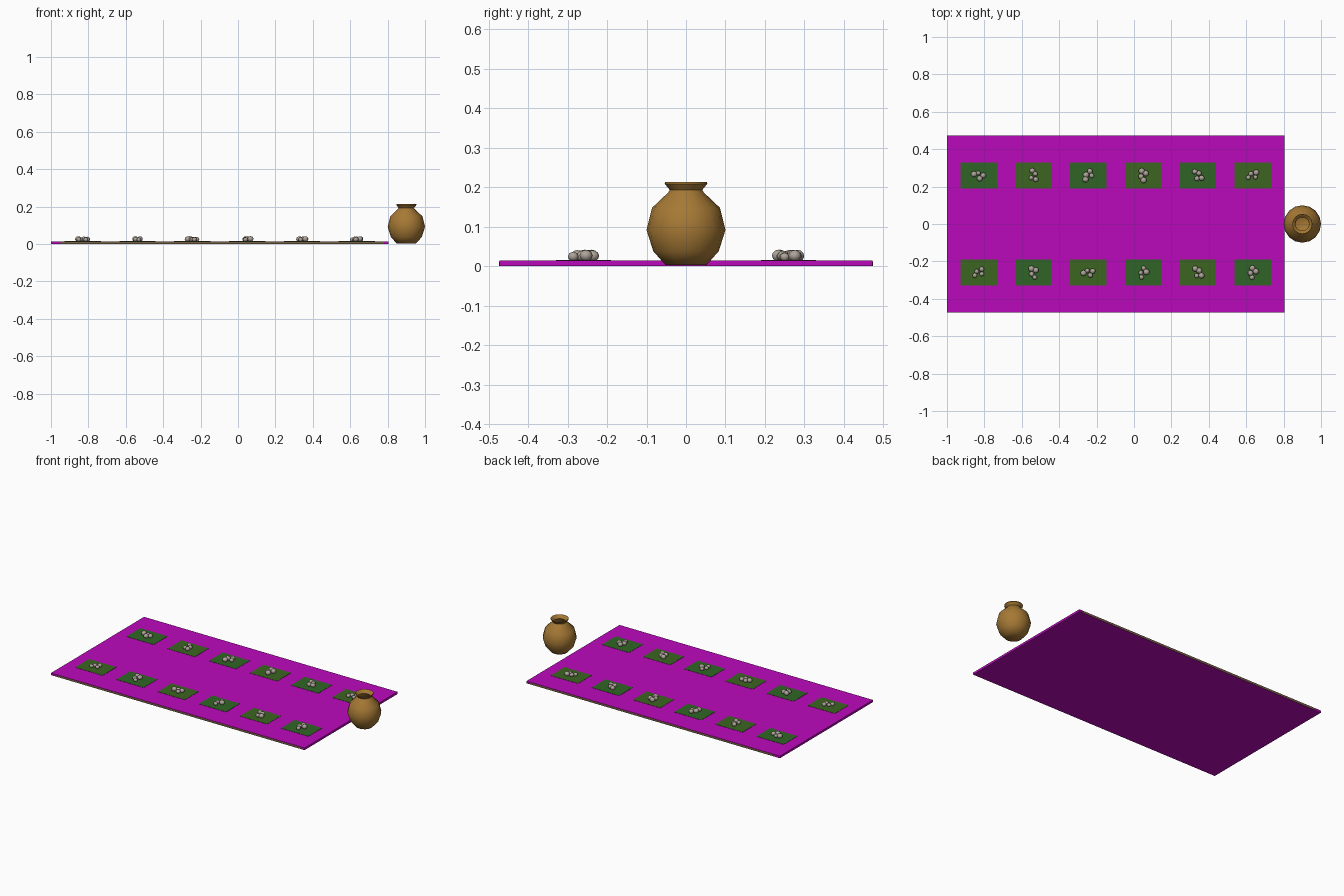
import bpy, bmesh, random
from math import sin, cos, pi, radians
from mathutils import Matrix

if "Cube" in bpy.data.objects:
    bpy.data.objects.remove(bpy.data.objects["Cube"])

random.seed(4)


def material(name, rgb):
    m = bpy.data.materials.new(name)
    m.diffuse_color = (*rgb, 1)
    m.use_nodes = True
    m.node_tree.nodes["Principled BSDF"].inputs["Base Color"].default_value = m.diffuse_color
    return m


cloth = material("magenta_cloth", (0.5, 0.003, 0.5))
backing = material("brown_backing", (0.19, 0.12, 0.06))
leaf_a = material("leaf_green", (0.03, 0.13, 0.02))
leaf_b = material("leaf_olive", (0.045, 0.13, 0.015))
clay = material("clay", (0.38, 0.19, 0.035))
stone = material("stone", (0.42, 0.37, 0.32))


def finish(name, bm, mat, smooth=False):
    me = bpy.data.meshes.new(name)
    bm.normal_update()
    bm.to_mesh(me)
    bm.free()
    ob = bpy.data.objects.new(name, me)
    bpy.context.collection.objects.link(ob)
    me.materials.append(mat)
    for p in me.polygons:
        p.use_smooth = smooth
    return ob


def box(name, lo, hi, mat):
    bm = bmesh.new()
    mid = [(a + b) / 2 for a, b in zip(lo, hi)]
    size = [b - a for a, b in zip(lo, hi)]
    bmesh.ops.create_cube(bm, size=1, matrix=Matrix.Translation(mid) @ Matrix.Diagonal((*size, 1)))
    return finish(name, bm, mat)


# Mat with a brown backing showing along its long edges
box("mat", (-1, -0.473, 0), (0.805, 0.473, 0.014), cloth)
box("mat_backing", (-0.95, -0.4735, 0.0005), (0.78, 0.4735, 0.0125), backing)

# Rows of leaves, each holding a small heap of pebbles
pattern = [(-0.026, 0.002), (-0.004, 0.012), (0.024, 0.004), (0.008, -0.016)]
turns = {-0.26: (40, 110, 10, 75, -50, 85), 0.26: (-10, -70, 60, 100, -45, 30)}
for y, angles in turns.items():
    side = "front" if y < 0 else "back"
    for i, deg in enumerate(angles):
        x = -0.83 + 0.293 * i
        box(f"leaf_{side}_{i + 1}", (x - 0.097, y - 0.07, 0.0135), (x + 0.097, y + 0.07, 0.0155),
            leaf_b if (i % 2) == (y > 0) else leaf_a)
        bm = bmesh.new()
        c, s = cos(radians(deg)), sin(radians(deg))
        for px, py in pattern:
            r = random.uniform(0.012, 0.017)
            pos = (x + c * px - s * py, y + s * px + c * py, 0.013 + r * 0.85)
            bmesh.ops.create_icosphere(bm, subdivisions=2, radius=r,
                                       matrix=Matrix.Translation(pos) @ Matrix.Diagonal((1, 1, 0.9, 1)))
        finish(f"pebbles_{side}_{i + 1}", bm, stone, True)

# Hollow clay pot, lathed from a profile of (radius, height)
profile = [(0.052, 0.003), (0.083, 0.038), (0.1, 0.092), (0.086, 0.148), (0.046, 0.186),
           (0.041, 0.193), (0.054, 0.209), (0.053, 0.213), (0.049, 0.211), (0.036, 0.193),
           (0.04, 0.184), (0.08, 0.145), (0.093, 0.092), (0.077, 0.042), (0.048, 0.012)]
sides = 16
bm = bmesh.new()
rings = [[bm.verts.new((0.9 + r * cos(2 * pi * k / sides), r * sin(2 * pi * k / sides), z))
          for k in range(sides)] for r, z in profile]
for a, b in zip(rings, rings[1:]):
    for k in range(sides):
        n = (k + 1) % sides
        bm.faces.new((a[k], a[n], b[n], b[k]))
bm.faces.new(rings[0][::-1])
bm.faces.new(rings[-1])
pot = finish("clay_pot", bm, clay)
bpy.context.view_layer.objects.active = pot
pot.select_set(True)
bpy.ops.object.shade_smooth_by_angle(angle=radians(50))
